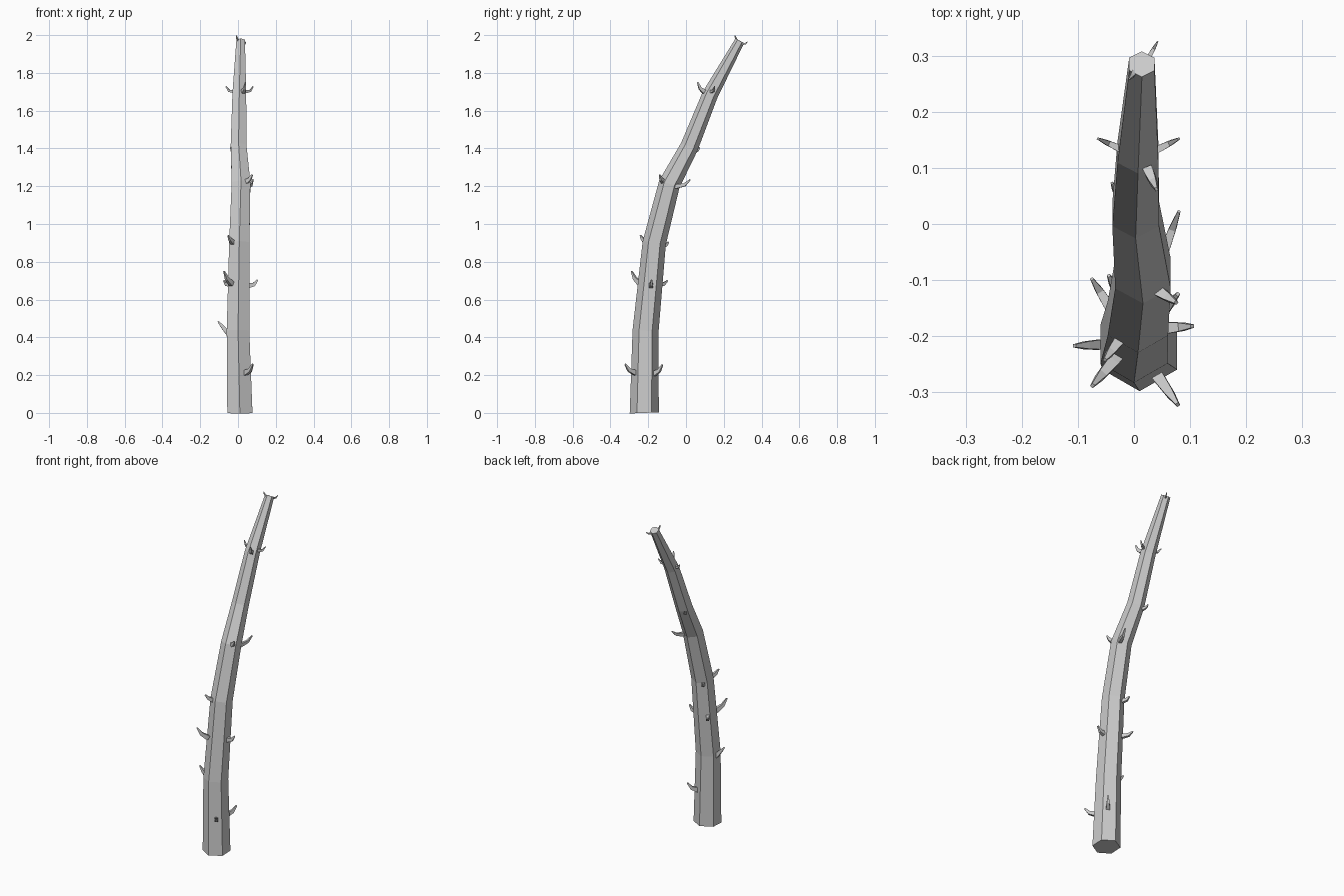
import bpy, bmesh, math
from mathutils import Vector

# centre line: x, y, z, radius
RINGS = [
    (0.010, -0.221, 0.000, 0.077),
    (0.000, -0.214, 0.435, 0.069),
    (0.007, -0.168, 0.900, 0.062),
    (0.016, -0.088, 1.212, 0.057),
    (0.003, 0.018, 1.410, 0.048),
    (0.007, 0.128, 1.685, 0.042),
    (0.014, 0.285, 1.970, 0.026),
]


def tube(name, sections, ref, sides, phase=0.0, flat=1.0):
    """Capped tube; each section is (centre, radius, axis)."""
    bm = bmesh.new()
    loops = []
    for c, r, axis in sections:
        axis = axis.normalized()
        u = (ref - axis * ref.dot(axis)).normalized()
        v = axis.cross(u)
        loops.append([bm.verts.new(c + r * (math.cos(a) * u + flat * math.sin(a) * v))
                      for a in (phase + math.tau * i / sides for i in range(sides))])
    for a, b in zip(loops, loops[1:]):
        for i in range(sides):
            j = (i + 1) % sides
            bm.faces.new((a[i], a[j], b[j], b[i]))
    bm.faces.new(loops[0][::-1])
    bm.faces.new(loops[-1])
    bmesh.ops.recalc_face_normals(bm, faces=bm.faces)
    me = bpy.data.meshes.new(name)
    bm.to_mesh(me)
    bm.free()
    ob = bpy.data.objects.new(name, me)
    bpy.context.collection.objects.link(ob)
    return ob


# hexagonal bent stem with a ridge facing the front
pts = [Vector(r[:3]) for r in RINGS]
sections = []
for i, p in enumerate(pts):
    a, b = pts[max(i - 1, 0)], pts[min(i + 1, len(pts) - 1)]
    axis = b - a if i else Vector((0, -0.04, 1))
    axis.x *= 0.4
    sections.append((p, RINGS[i][3], axis))
tube("stem", sections, Vector((0, -1, 0)), 6)


def thorn(name, root, tip, up, width):
    """Thorn that leaves the stem outward and hooks upward to its tip."""
    root, tip = Vector(root), Vector(tip)
    d = tip - root
    mid = root + d * 0.55 - Vector((0, 0, up))
    start = root - (mid - root) * 0.4
    secs = [(start, width, mid - root),
            (root, width, mid - root),
            (mid, width * 0.75, d),
            (tip, width * 0.3, tip - mid)]
    tube(name, secs, Vector((0, 0, 1)), 4, math.pi / 4, 0.8)


# thorns: root, tip, hook depth, half width
THORNS = [
    ((0.045, -0.275, 0.215), (0.078, -0.322, 0.258), 0.012, 0.018),
    ((0.045, -0.165, 0.210), (0.078, -0.125, 0.255), 0.012, 0.018),
    ((-0.060, -0.215, 0.430), (-0.106, -0.217, 0.485), 0.000, 0.016),
    ((-0.040, -0.248, 0.690), (-0.074, -0.288, 0.750), 0.012, 0.018),
    ((-0.045, -0.145, 0.680), (-0.075, -0.098, 0.700), 0.010, 0.016),
    ((0.060, -0.185, 0.675), (0.104, -0.182, 0.705), 0.012, 0.018),
    ((-0.030, -0.212, 0.905), (-0.052, -0.242, 0.940), 0.006, 0.016),
    ((-0.028, -0.125, 0.885), (-0.045, -0.092, 0.905), 0.008, 0.016),
    ((0.045, -0.120, 1.225), (0.075, -0.140, 1.260), 0.008, 0.017),
    ((0.055, -0.045, 1.200), (0.080, 0.022, 1.235), 0.012, 0.015),
    ((-0.027, 0.047, 1.385), (-0.039, 0.073, 1.405), 0.006, 0.012),
    ((0.028, 0.090, 1.705), (0.040, 0.062, 1.750), 0.012, 0.015),
    ((-0.026, 0.135, 1.702), (-0.064, 0.152, 1.728), 0.012, 0.011),
    ((0.046, 0.135, 1.702), (0.080, 0.152, 1.728), 0.012, 0.011),
    ((0.000, 0.270, 1.970), (-0.008, 0.259, 1.998), 0.004, 0.008),
    ((0.028, 0.300, 1.953), (0.042, 0.325, 1.965), 0.006, 0.007),
]
for n, t in enumerate(THORNS, 1):
    thorn(f"thorn_{n:02d}", *t)
